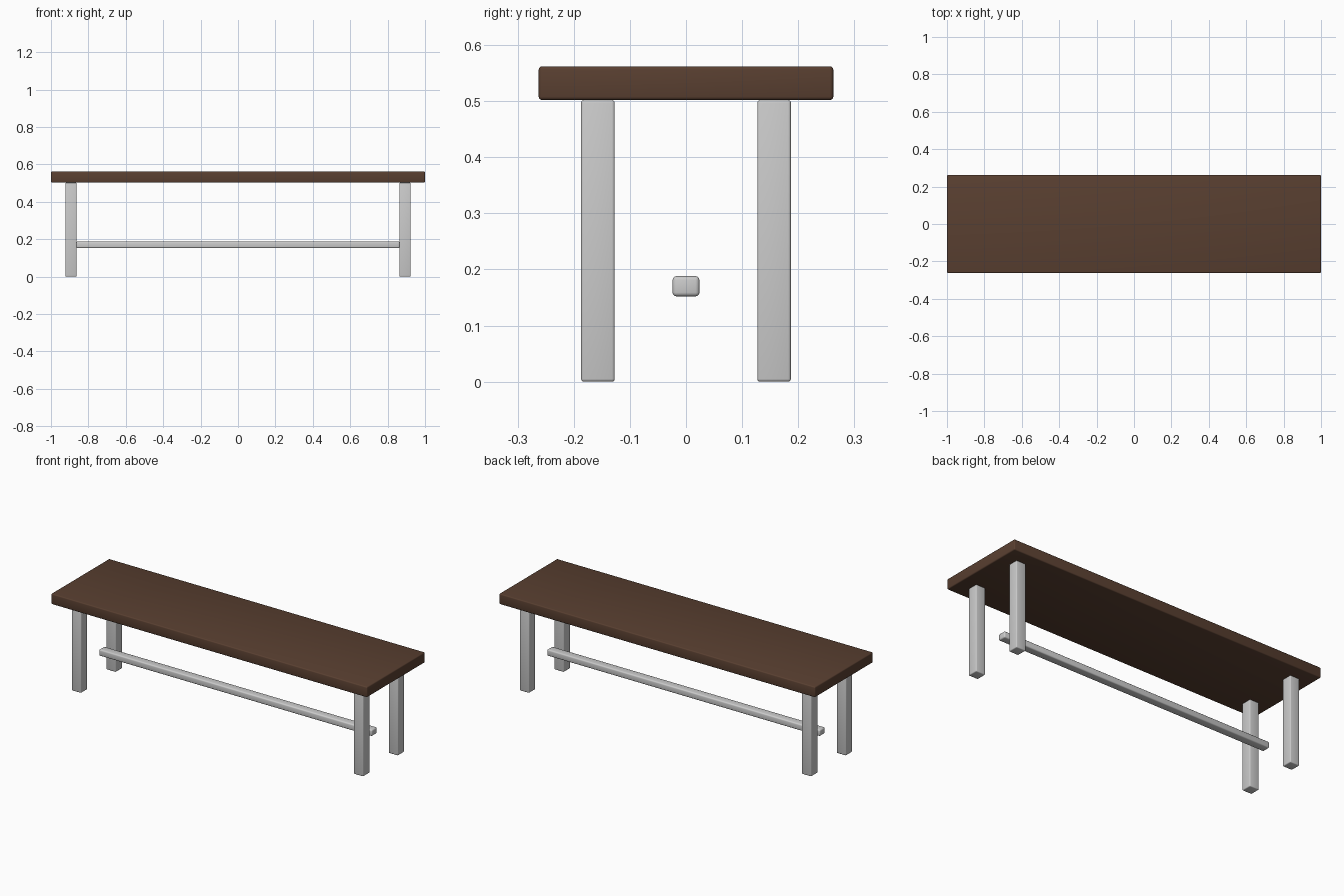
import bpy

if "Cube" in bpy.data.objects:
    bpy.data.objects.remove(bpy.data.objects["Cube"])

wood = bpy.data.materials.new("dark_wood")
wood.diffuse_color = (0.10, 0.05, 0.03, 1)
wood.use_nodes = True
wood.node_tree.nodes["Principled BSDF"].inputs["Base Color"].default_value = wood.diffuse_color


def rounded_box(name, center, size, bevel, material=None):
    bpy.ops.mesh.primitive_cube_add(size=1, location=center)
    obj = bpy.context.object
    obj.name = name
    obj.scale = size
    bpy.ops.object.transform_apply(location=False, rotation=False, scale=True)
    mod = obj.modifiers.new("rounded_edges", "BEVEL")
    mod.width = bevel
    mod.segments = 3
    bpy.ops.object.modifier_apply(modifier=mod.name)
    bpy.ops.object.shade_smooth_by_angle()
    if material:
        obj.data.materials.append(material)
    return obj


# Seat plank
rounded_box("seat", (0, 0, 0.532), (2.0, 0.525, 0.06), 0.006, wood)

# Four square legs
for x_name, sx in (("left", -1), ("right", 1)):
    for y_name, sy in (("front", -1), ("back", 1)):
        rounded_box(f"{y_name}_{x_name}_leg", (sx * 0.893, sy * 0.157, 0.251),
                    (0.06, 0.06, 0.502), 0.005)

# Long central stretcher
rounded_box("stretcher", (0, 0, 0.17), (1.728, 0.048, 0.036), 0.007)
